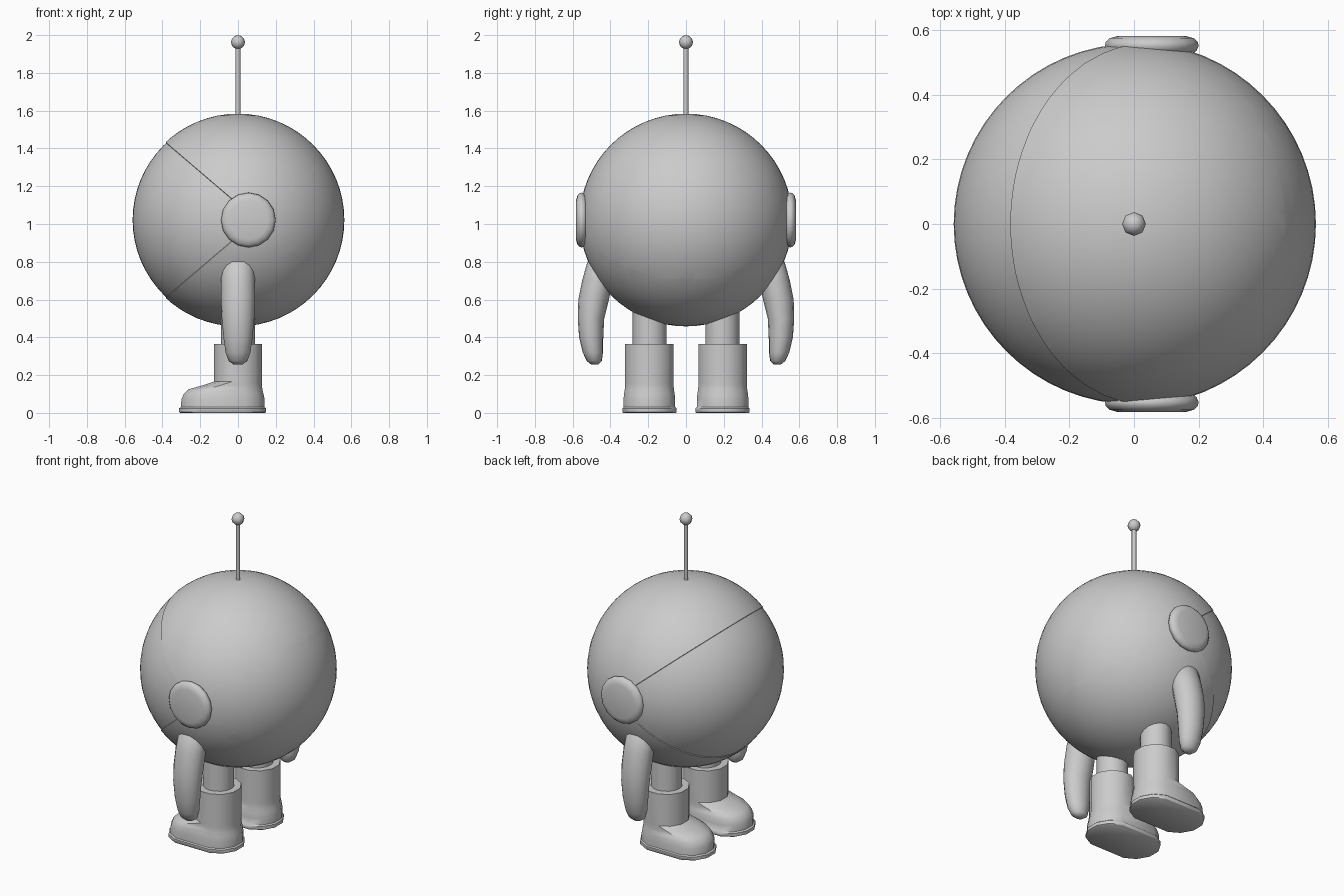
import bpy, bmesh, math
from mathutils import Vector

if "Cube" in bpy.data.objects:
    bpy.data.objects.remove(bpy.data.objects["Cube"])

grey = bpy.data.materials.new("light grey")
grey.diffuse_color = (0.6, 0.6, 0.6, 1)
grey.use_nodes = True
grey.node_tree.nodes["Principled BSDF"].inputs["Base Color"].default_value = grey.diffuse_color


def finish(name, bm, angle=35):
    bmesh.ops.recalc_face_normals(bm, faces=bm.faces[:])
    me = bpy.data.meshes.new(name)
    bm.to_mesh(me)
    bm.free()
    me.materials.append(grey)
    ob = bpy.data.objects.new(name, me)
    bpy.context.collection.objects.link(ob)
    bpy.ops.object.select_all(action='DESELECT')
    ob.select_set(True)
    bpy.context.view_layer.objects.active = ob
    bpy.ops.object.shade_smooth_by_angle(angle=math.radians(angle))
    return ob


def loft(name, rings, angle=35):
    """Skin a list of closed point rings and cap both ends."""
    bm = bmesh.new()
    loops = [[bm.verts.new(p) for p in ring] for ring in rings]
    n = len(loops[0])
    for a, b in zip(loops, loops[1:]):
        for i in range(n):
            j = (i + 1) % n
            bm.faces.new((a[i], a[j], b[j], b[i]))
    bm.faces.new(loops[0])
    bm.faces.new(loops[-1])
    return finish(name, bm, angle)


def circle(x, y, z, rx, ry, n=16):
    return [(x + rx * math.cos(i * math.tau / n), y + ry * math.sin(i * math.tau / n), z)
            for i in range(n)]


def boot_ring(y, z, front, back, half, n=12):
    """Round heel at the back, stretched stadium toe towards -x."""
    k = 1 / math.cos(math.pi / n)
    pts = []
    for i in range(n):
        a = (i + 0.5) * math.tau / n
        c, s = math.cos(a) * k, math.sin(a) * k
        x = back * c if c > 0 else -(front - half) + half * c
        pts.append((x, y + half * s, z))
    return pts


# round body with a slightly recessed wedge-shaped visor
CENTRE, SLOPE, APEX = 1.021, 0.854, 0.10
bm = bmesh.new()
bmesh.ops.create_uvsphere(bm, u_segments=64, v_segments=32, radius=0.563)
for s in (1, -1):
    bmesh.ops.bisect_plane(bm, geom=bm.verts[:] + bm.edges[:] + bm.faces[:], dist=1e-4,
                           plane_co=(APEX, 0, 0), plane_no=(SLOPE, 0, s))
visor = []
for f in bm.faces:
    c = f.calc_center_median()
    if abs(c.z) < -SLOPE * (c.x - APEX):
        visor.append(f)
bmesh.ops.inset_region(bm, faces=visor, thickness=0.002, use_even_offset=False)
for v in {v for f in visor for v in f.verts}:
    v.co *= 0.558 / v.co.length
bmesh.ops.translate(bm, verts=bm.verts[:], vec=(0, 0, CENTRE))
finish("body", bm)

# antenna rod and ball
loft("antenna_rod", [circle(0, 0, z, 0.013, 0.013, 8) for z in (1.55, 1.95)], 50)
bm = bmesh.new()
bmesh.ops.create_uvsphere(bm, u_segments=8, v_segments=6, radius=0.037)
bmesh.ops.translate(bm, verts=bm.verts[:], vec=(0, 0, 1.963))
finish("antenna_ball", bm, 50)

EAR = [(0.12, 0.525), (0.138, 0.535), (0.145, 0.55), (0.143, 0.562), (0.13, 0.575), (0.105, 0.582)]
ARM = [(0.82, 0.44, 0.065, 0.06), (0.80, 0.448, 0.083, 0.074), (0.70, 0.468, 0.09, 0.082),
       (0.60, 0.489, 0.09, 0.081), (0.50, 0.503, 0.086, 0.07), (0.40, 0.502, 0.077, 0.064),
       (0.32, 0.493, 0.066, 0.054), (0.275, 0.486, 0.05, 0.04), (0.257, 0.483, 0.025, 0.02)]
BOOT = [(0, 0.305, 0.143, 0.139), (0.004, 0.312, 0.149, 0.143), (0.024, 0.312, 0.149, 0.143),
        (0.03, 0.302, 0.141, 0.137), (0.07, 0.30, 0.141, 0.137), (0.10, 0.287, 0.135, 0.134),
        (0.125, 0.262, 0.129, 0.130), (0.145, 0.19, 0.127, 0.128), (0.165, 0.128, 0.127, 0.128),
        (0.365, 0.128, 0.127, 0.128)]

# mirrored ears, arms, legs and boots
for side, s in (("left", -1), ("right", 1)):
    loft(side + "_ear", [[(0.055 + r * math.cos(i * math.tau / 16), s * y,
                           CENTRE + r * math.sin(i * math.tau / 16)) for i in range(16)]
                         for r, y in EAR], 45)
    loft(side + "_arm", [circle(0, s * y, z, rx, ry) for z, y, rx, ry in ARM], 60)
    loft(side + "_leg", [circle(0, s * 0.192, z, 0.09, 0.09) for z in (0.34, 0.58)])
    loft(side + "_boot", [boot_ring(s * 0.194, *r) for r in BOOT], 45)
